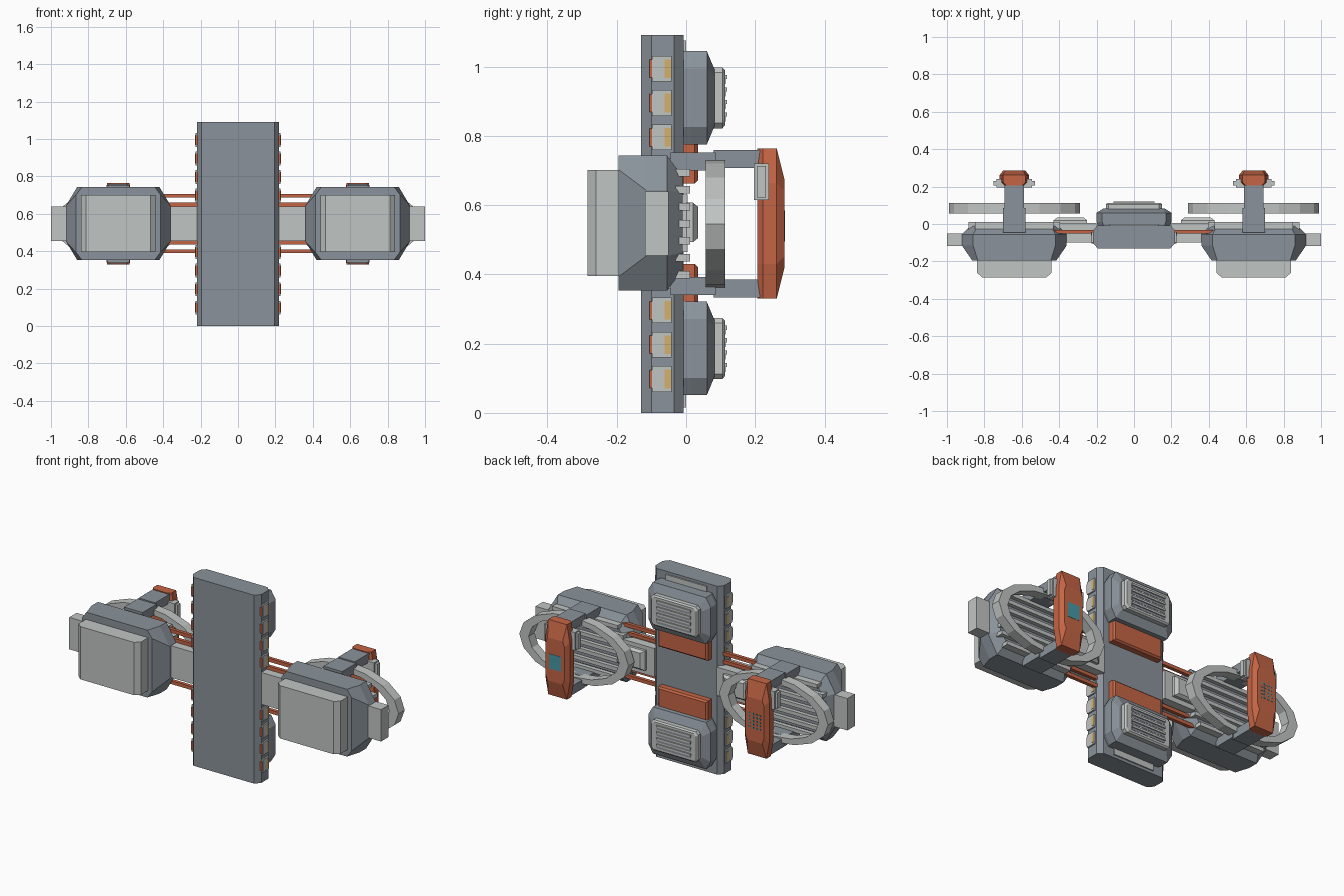
import bpy, bmesh, math

if "Cube" in bpy.data.objects:
    bpy.data.objects.remove(bpy.data.objects["Cube"])


def material(name, rgb):
    m = bpy.data.materials.new(name)
    m.diffuse_color = (*rgb, 1)
    m.use_nodes = True
    m.node_tree.nodes["Principled BSDF"].inputs["Base Color"].default_value = m.diffuse_color
    return m


GREY = material("slate grey", (0.255, 0.29, 0.325))
LIGHT = material("light grey", (0.53, 0.56, 0.55))
ORANGE = material("burnt orange", (0.56, 0.13, 0.06))
YELLOW = material("sand yellow", (0.66, 0.44, 0.15))
TEAL = material("teal", (0.06, 0.32, 0.38))
MID = 0.546


def finish(name, bm, mat):
    bmesh.ops.recalc_face_normals(bm, faces=bm.faces)
    me = bpy.data.meshes.new(name)
    bm.to_mesh(me)
    bm.free()
    me.materials.append(mat)
    ob = bpy.data.objects.new(name, me)
    bpy.context.collection.objects.link(ob)
    return ob


def loft(name, mat, x, z, rings):
    """Stack of chamfered rectangles along y: (y, half x, half z, cut x, cut z)."""
    bm = bmesh.new()
    loops = []
    for y, hx, hz, cx, cz in rings:
        if cx or cz:
            pts = [(hx, -hz + cz), (hx, hz - cz), (hx - cx, hz), (-hx + cx, hz),
                   (-hx, hz - cz), (-hx, -hz + cz), (-hx + cx, -hz), (hx - cx, -hz)]
        else:
            pts = [(hx, -hz), (hx, hz), (-hx, hz), (-hx, -hz)]
        loops.append([bm.verts.new((x + a, y, z + b)) for a, b in pts])
    for lo, hi in zip(loops, loops[1:]):
        for i in range(len(lo)):
            j = (i + 1) % len(lo)
            bm.faces.new((lo[i], lo[j], hi[j], hi[i]))
    bm.faces.new(loops[0])
    bm.faces.new(loops[-1])
    return finish(name, bm, mat)


def box(name, mat, x0, x1, y0, y1, z0, z1):
    hx, hz = abs(x1 - x0) / 2, (z1 - z0) / 2
    return loft(name, mat, (x0 + x1) / 2, (z0 + z1) / 2,
                [(y0, hx, hz, 0, 0), (y1, hx, hz, 0, 0)])


def ring(name, mat, x, y0, y1, rx, rz, inner, n=16):
    """Flat elliptical hoop."""
    bm = bmesh.new()
    quads = []
    for i in range(n):
        c, s = math.cos(2 * math.pi * i / n), math.sin(2 * math.pi * i / n)
        quads.append([bm.verts.new((x + rx * k * c, y, MID + rz * k * s))
                      for k, y in ((1, y0), (1, y1), (inner, y1), (inner, y0))])
    for i in range(n):
        a, b = quads[i], quads[(i + 1) % n]
        for k in range(4):
            bm.faces.new((a[k], a[(k + 1) % 4], b[(k + 1) % 4], b[k]))
    return finish(name, bm, mat)


# Central slab with chamfered long edges and a thin back plate
loft("core_slab", GREY, 0, MID, [(-0.13, 0.195, MID, 0, 0), (-0.10, 0.22, MID, 0, 0),
                                 (-0.035, 0.22, MID, 0, 0), (-0.007, 0.195, MID, 0, 0)])
for s in (1, -1):
    z = MID + s * 0.475
    box("core_back_plate", LIGHT, -0.13, 0.13, -0.02, 0.0, z - 0.055, z + 0.055)

# Back modules with louvred covers, and orange panels
for s in (1, -1):
    z = 0.91 if s > 0 else 0.186
    loft("back_module", GREY, 0, z, [(-0.02, 0.19, 0.135, 0.03, 0.05),
                                     (0.012, 0.20, 0.135, 0.03, 0.05),
                                     (0.06, 0.20, 0.135, 0.03, 0.05),
                                     (0.082, 0.165, 0.082, 0.02, 0.02)])
    loft("louvre_cover", LIGHT, 0, z, [(0.075, 0.15, 0.088, 0.015, 0.015),
                                       (0.105, 0.15, 0.088, 0.015, 0.015),
                                       (0.112, 0.142, 0.08, 0.015, 0.015)])
    for k in range(4):
        zk = z + (k - 1.5) * 0.036
        box("louvre_slot", GREY, -0.11, 0.11, 0.11, 0.1135, zk - 0.014, zk)
        box("louvre_slat", LIGHT, -0.11, 0.11, 0.11, 0.119, zk, zk + 0.012)
    zo = MID + s * 0.178
    loft("back_orange_panel", ORANGE, 0, zo, [(-0.02, 0.16, 0.062, 0, 0),
                                              (0.025, 0.16, 0.062, 0, 0),
                                              (0.034, 0.15, 0.053, 0, 0)])

# Small lights along both edges of the slab
for sx in (1, -1):
    for sz in (1, -1):
        for k in range(4):
            z = MID + sz * (0.448 - 0.099 * k)
            box("edge_orange_tab", ORANGE, sx * 0.205, sx * 0.227, -0.105, -0.06, z - 0.026, z + 0.026)
            box("edge_window", LIGHT, sx * 0.205, sx * 0.2285, -0.098, -0.042, z - 0.037, z + 0.037)
            box("edge_lamp", YELLOW, sx * 0.22, sx * 0.2305, -0.062, -0.043, z - 0.027, z + 0.027)

# Side assemblies
for s in (1, -1):
    X = s * 0.64
    # Pod body, front panel, outer and inner arms
    loft("pod_body", GREY, X, MID + 0.002, [(-0.195, 0.225, 0.195, 0.03, 0.04),
                                            (-0.115, 0.28, 0.195, 0.06, 0.10),
                                            (-0.055, 0.28, 0.195, 0.06, 0.10),
                                            (-0.01, 0.235, 0.135, 0.04, 0.05)])
    loft("pod_front_panel", LIGHT, X, MID + 0.002, [(-0.19, 0.2, 0.153, 0, 0),
                                                    (-0.26, 0.2, 0.153, 0, 0),
                                                    (-0.285, 0.172, 0.153, 0, 0)])
    box("outer_arm", LIGHT, s * 0.85, s * 1.0, -0.118, -0.05, 0.455, 0.64)
    box("inner_arm", LIGHT, s * 0.18, s * 0.42, -0.10, -0.045, 0.455, 0.64)
    box("inner_bracket", LIGHT, s * 0.20, s * 0.40, -0.05, 0.005, 0.465, 0.63)
    loft("bracket_cap", LIGHT, s * 0.34, 0.55, [(0.0, 0.09, 0.057, 0, 0), (0.02, 0.09, 0.057, 0, 0),
                                                (0.035, 0.07, 0.045, 0, 0)])
    # Horizontal slats on the pod back
    for k in range(7):
        z = MID + (k - 3) * 0.049
        w = 0.245 if abs(k - 3) < 3 else 0.21
        box("pod_slat", LIGHT, X - w, X + w, -0.03, 0.012, z - 0.011, z + 0.011)
    # Orange tie rods
    for z in (0.40, 0.446, 0.65, 0.697):
        box("tie_rod", ORANGE, s * 0.19, s * 0.45, -0.051, -0.031, z - 0.01, z + 0.01)
    # Hoop, struts and grip
    ring("hoop", LIGHT, X, 0.057, 0.113, 0.35, 0.189, 0.83)
    for t in (1, -1):
        z = MID + t * 0.18
        box("inner_strut", GREY, X - 0.06, X + 0.06, -0.045, 0.085, z - 0.026, z + 0.026)
        z = MID + t * 0.187
        box("outer_strut", GREY, X - 0.053, X + 0.053, 0.08, 0.215, z - 0.026, z + 0.026)
    loft("grip", ORANGE, X, MID + 0.001, [(0.207, 0.06, 0.217, 0.015, 0.10),
                                          (0.222, 0.078, 0.217, 0.018, 0.10),
                                          (0.262, 0.078, 0.217, 0.018, 0.10),
                                          (0.285, 0.06, 0.125, 0.012, 0.03)])
    box("grip_crossbar", LIGHT, X - 0.095, X + 0.095, 0.196, 0.24, 0.615, 0.72)
    for e in (1, -1):
        box("crossbar_end", LIGHT, X + e * 0.09, X + e * 0.11, 0.205, 0.231, 0.622, 0.713)
    # Teal grip marking: solid on one side, dotted on the other
    if s > 0:
        box("grip_screen", TEAL, X - 0.038, X + 0.038, 0.28, 0.2865, 0.495, 0.58)
    else:
        for i in range(4):
            for j in range(5):
                x, z = X + (i - 1.5) * 0.022, 0.54 + (j - 2) * 0.02
                box("grip_dot", TEAL, x - 0.006, x + 0.006, 0.28, 0.2865, z - 0.004, z + 0.004)
